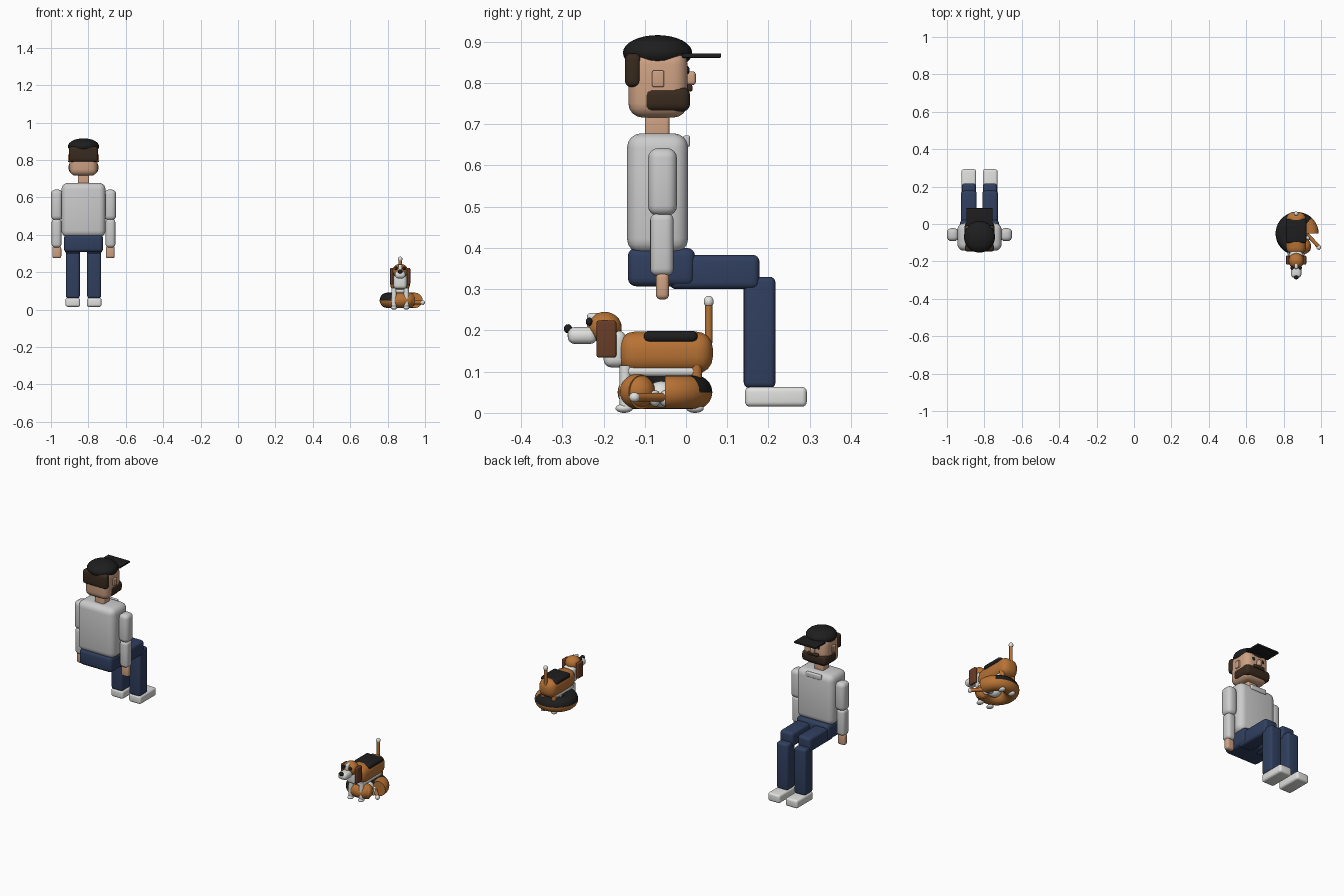
import bpy, bmesh, math
from mathutils import Vector

cube = bpy.data.objects.get("Cube")
if cube:
    bpy.data.objects.remove(cube)


def material(name, rgb):
    m = bpy.data.materials.new(name)
    m.use_nodes = True
    m.diffuse_color = (*rgb, 1)
    m.node_tree.nodes["Principled BSDF"].inputs["Base Color"].default_value = (*rgb, 1)
    return m


skin = material("skin", (0.62, 0.36, 0.23))
grey = material("shirt grey", (0.6, 0.6, 0.6))
navy = material("denim navy", (0.03, 0.05, 0.115))
black = material("black", (0.013, 0.013, 0.013))
hair = material("dark hair", (0.04, 0.023, 0.013))
tan = material("tan fur", (0.48, 0.17, 0.035))
ear_brown = material("ear brown", (0.14, 0.045, 0.02))
white = material("white", (0.75, 0.75, 0.73))


def finish(name, bm, mats, loc=(0, 0, 0)):
    bmesh.ops.recalc_face_normals(bm, faces=bm.faces)
    mesh = bpy.data.meshes.new(name)
    bm.to_mesh(mesh)
    bm.free()
    for m in mats:
        mesh.materials.append(m)
    ob = bpy.data.objects.new(name, mesh)
    ob.location = loc
    bpy.context.collection.objects.link(ob)
    for p in mesh.polygons:
        p.use_smooth = True
    return ob


def box(name, mat, x, hw, y, z, r):
    """Rounded box: centre x, half width, (y min, y max), (z min, z max), edge radius."""
    bm = bmesh.new()
    bmesh.ops.create_cube(bm, size=1)
    size = (2 * hw, y[1] - y[0], z[1] - z[0])
    bmesh.ops.scale(bm, vec=size, verts=bm.verts)
    bmesh.ops.bevel(bm, geom=bm.edges[:], offset=min(r, min(size) * 0.48),
                    segments=4, profile=0.5, affect='EDGES')
    return finish(name, bm, [mat], (x, sum(y) / 2, sum(z) / 2))


def ball(name, mat, loc, radii):
    bm = bmesh.new()
    bmesh.ops.create_uvsphere(bm, u_segments=28, v_segments=16, radius=1)
    bmesh.ops.scale(bm, vec=radii, verts=bm.verts)
    return finish(name, bm, [mat], loc)


def rod(name, mat, a, b, r):
    a, b = Vector(a), Vector(b)
    bm = bmesh.new()
    bmesh.ops.create_cone(bm, cap_ends=True, segments=20, radius1=r, radius2=r, depth=(b - a).length)
    rot = (b - a).to_track_quat('Z', 'Y').to_matrix()
    bmesh.ops.rotate(bm, matrix=rot, verts=bm.verts)
    ob = finish(name, bm, [mat], (a + b) / 2)
    ob.data.set_sharp_from_angle(angle=math.radians(40))
    return ob


SIDES = (("left", 1), ("right", -1))

# Seated man, facing +y
M = -0.826
box("torso", grey, M, 0.118, (-0.143, 0.005), (0.387, 0.678), 0.035)
box("collar", grey, M, 0.05, (-0.007, 0.01), (0.645, 0.673), 0.006)
box("neck", skin, M, 0.03, (-0.1, -0.04), (0.66, 0.725), 0.008)
box("head", skin, M, 0.075, (-0.14, 0.004), (0.716, 0.88), 0.035)
box("back_hair", hair, M, 0.078, (-0.148, -0.109), (0.79, 0.872), 0.015)
box("beard", hair, M, 0.079, (-0.104, 0.01), (0.73, 0.79), 0.02)
box("moustache", hair, M, 0.035, (0, 0.016), (0.779, 0.796), 0.006)
box("nose", skin, M, 0.012, (0, 0.024), (0.795, 0.828), 0.008)
ball("cap_crown", black, (M, -0.069, 0.873), (0.083, 0.084, 0.043))
box("cap_brim", black, M, 0.07, (-0.01, 0.085), (0.861, 0.872), 0.003)
box("pelvis", navy, M, 0.105, (-0.141, 0.022), (0.307, 0.4), 0.02)
for side, s in SIDES:
    box(side + "_ear", skin, M + s * 0.076, 0.008, (-0.082, -0.053), (0.79, 0.83), 0.004)
    ball(side + "_eye", black, (M + s * 0.03, 0.003, 0.831), (0.009, 0.006, 0.01))
    arm = M + s * 0.143
    box(side + "_upper_arm", grey, arm, 0.031, (-0.092, -0.022), (0.478, 0.642), 0.024)
    box(side + "_forearm", grey, arm + s * 0.001, 0.026, (-0.087, -0.03), (0.332, 0.485), 0.018)
    box(side + "_hand", skin, arm, 0.024, (-0.073, -0.041), (0.275, 0.34), 0.012)
    leg = M + s * 0.057
    box(side + "_thigh", navy, leg, 0.042, (-0.04, 0.178), (0.3, 0.383), 0.016)
    box(side + "_shin", navy, leg, 0.037, (0.14, 0.217), (0.06, 0.33), 0.014)
    box(side + "_shoe", white, leg, 0.039, (0.143, 0.293), (0.015, 0.063), 0.012)

# Standing dog, facing -y
D = 0.867
box("dog_body", tan, D, 0.053, (-0.165, 0.065), (0.095, 0.197), 0.04)
box("dog_saddle", black, D, 0.055, (-0.102, 0.028), (0.171, 0.199), 0.013)
box("dog_belly", white, D, 0.045, (-0.155, 0.03), (0.088, 0.114), 0.012)
box("dog_chest", white, D, 0.036, (-0.2, -0.145), (0.11, 0.2), 0.02)
ball("dog_head", tan, (D, -0.197, 0.207), (0.042, 0.041, 0.038))
box("dog_blaze", white, D, 0.01, (-0.24, -0.205), (0.2, 0.242), 0.008)
box("dog_muzzle", white, D, 0.028, (-0.287, -0.215), (0.167, 0.208), 0.018)
ball("dog_nose", black, (D, -0.286, 0.204), (0.013, 0.01, 0.011))
rod("dog_tail", tan, (D, 0.055, 0.17), (D, 0.055, 0.265), 0.009)
ball("dog_tail_tip", white, (D, 0.055, 0.27), (0.012, 0.012, 0.014))
for side, s in SIDES:
    box(side + "_dog_ear", ear_brown, D + s * 0.045, 0.009, (-0.217, -0.169), (0.134, 0.224), 0.006)
    ball(side + "_dog_eye", black, (D + s * 0.022, -0.235, 0.221), (0.009, 0.008, 0.01))
    for part, y, mat in (("front", -0.147, white), ("hind", 0.025, tan)):
        x = D + s * 0.033
        rod(f"{side}_{part}_dog_leg", mat, (x, y, 0.01), (x, y, 0.115), 0.014)
        ball(f"{side}_{part}_dog_paw", white, (x, y - 0.003, 0.011), (0.016, 0.021, 0.011))

# Second dog, curled in a ring; the upper outer coat is black
C = Vector((0.872, -0.051, 0.05))
ring, tube, steps, segs = 0.074, 0.041, 60, 20
bm = bmesh.new()
loops = []
for i in range(steps + 1):
    a = math.radians(310 * i / steps)
    loop = []
    for j in range(segs):
        t = math.tau * j / segs
        r = ring + tube * math.cos(t)
        loop.append(bm.verts.new((r * math.cos(a), r * math.sin(a), tube * math.sin(t))))
    loops.append(loop)
for i in range(steps):
    a = 310 * (i + 0.5) / steps
    for j in range(segs):
        k = (j + 1) % segs
        f = bm.faces.new((loops[i][j], loops[i + 1][j], loops[i + 1][k], loops[i][k]))
        f.material_index = int(48 < a < 250 and f.calc_center_median().z > 0.006)
bm.faces.new(loops[0])
bm.faces.new(loops[-1])
curled = finish("curled_dog_body", bm, [tan, black], C)
curled.data.set_sharp_from_angle(angle=math.radians(40))
ball("curled_dog_haunch", tan, (0.905, -0.118, 0.052), (0.042, 0.043, 0.042))
ball("curled_dog_chest", white, (0.88, -0.06, 0.045), (0.035, 0.035, 0.032))
rod("curled_dog_tail", tan, (0.928, -0.058, 0.038), (0.988, -0.122, 0.038), 0.01)
ball("curled_dog_tail_tip", white, (0.988, -0.125, 0.038), (0.012, 0.013, 0.012))
for i, (x, y) in enumerate(((0.925, -0.075), (0.915, -0.05))):
    ball(f"curled_dog_paw_{i + 1}", white, (x, y, 0.035), (0.018, 0.014, 0.02))
